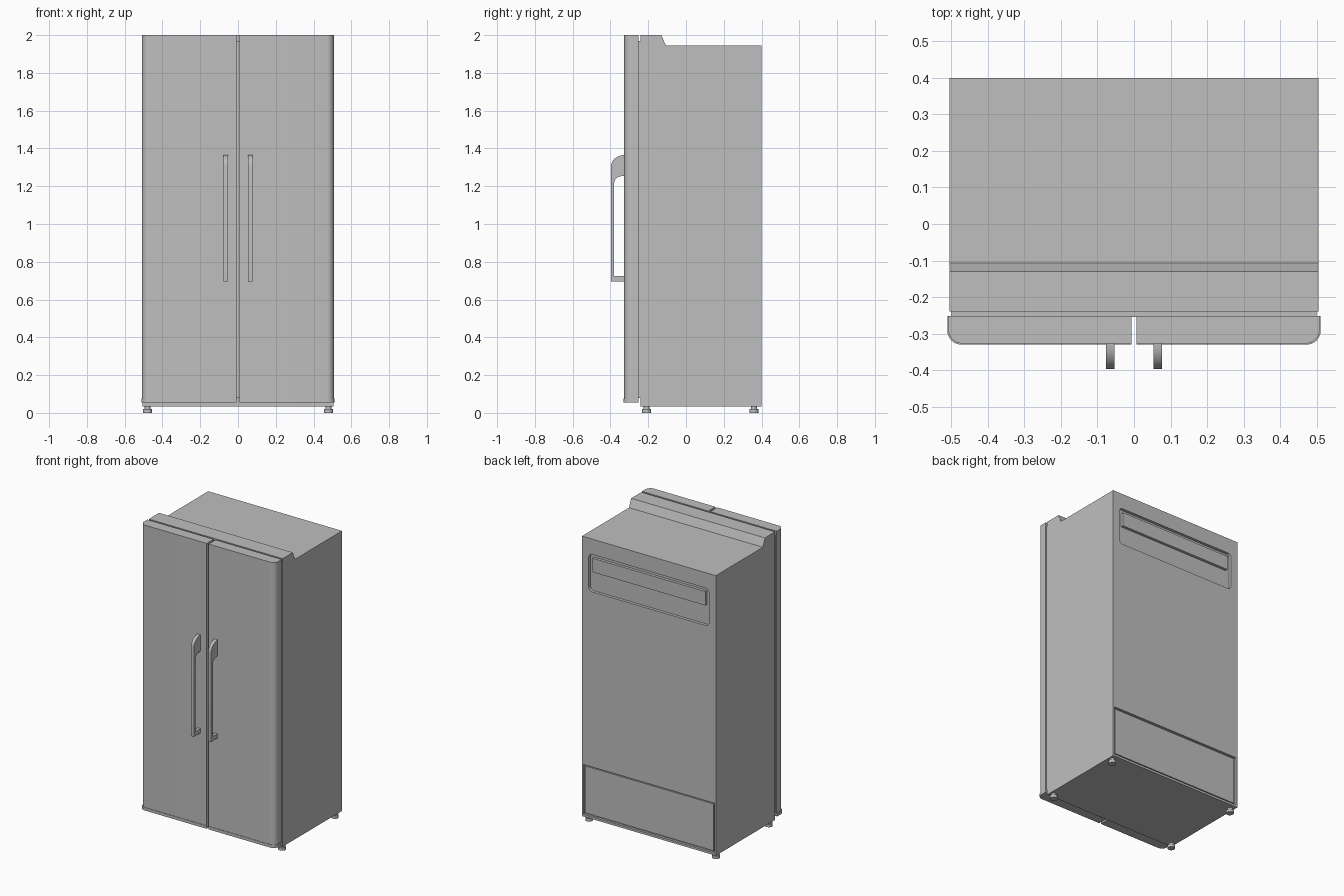
import bpy, bmesh, math
from mathutils import Vector

if "Cube" in bpy.data.objects:
    bpy.data.objects.remove(bpy.data.objects["Cube"], do_unlink=True)

GREY = (0.52, 0.52, 0.52, 1)
mat = bpy.data.materials.new("light grey")
mat.use_nodes = True
mat.diffuse_color = GREY
mat.node_tree.nodes["Principled BSDF"].inputs["Base Color"].default_value = GREY


def finish(name, bm, smooth=False):
    bmesh.ops.recalc_face_normals(bm, faces=bm.faces)
    mesh = bpy.data.meshes.new(name)
    bm.to_mesh(mesh)
    bm.free()
    ob = bpy.data.objects.new(name, mesh)
    bpy.context.collection.objects.link(ob)
    mesh.materials.append(mat)
    if smooth:
        bpy.ops.object.select_all(action="DESELECT")
        ob.select_set(True)
        bpy.context.view_layer.objects.active = ob
        bpy.ops.object.shade_smooth_by_angle(angle=math.radians(30))
    return ob


def prism(name, pts, axis, lo, hi, smooth=False):
    """Extrude a flat outline along an axis; the outline uses the other two axes in order."""
    def place(p, t):
        co = list(p)
        co.insert("xyz".index(axis), t)
        return Vector(co)
    bm = bmesh.new()
    face = bm.faces.new([bm.verts.new(place(p, lo)) for p in pts])
    ext = bmesh.ops.extrude_face_region(bm, geom=[face])
    verts = [v for v in ext["geom"] if isinstance(v, bmesh.types.BMVert)]
    bmesh.ops.translate(bm, verts=verts, vec=place((0, 0), hi - lo))
    return finish(name, bm, smooth)


def rect(x0, x1, z0, z1):
    return [(x0, z0), (x1, z0), (x1, z1), (x0, z1)]


def arc(cx, cy, rx, ry, a0, a1, n=8):
    steps = [math.radians(a0 + (a1 - a0) * i / n) for i in range(n + 1)]
    return [(cx + rx * math.cos(a), cy + ry * math.sin(a)) for a in steps]


def round_rect(x0, x1, z0, z1, r):
    corners = [(x1 - r, z1 - r), (x0 + r, z1 - r), (x0 + r, z0 + r), (x1 - r, z0 + r)]
    return [p for i, c in enumerate(corners) for p in arc(*c, r, r, 90 * i, 90 * i + 90)]


FRONT, BACK, DOOR_BACK, DOOR_FRONT = -0.24, 0.4, -0.252, -0.327

# Cabinet with a raised hinge cover along the front of the top
cabinet = prism("cabinet", [(FRONT, 0.035), (BACK, 0.035), (BACK, 1.945),
                            (-0.107, 1.945), (-0.13, 2), (FRONT, 2)], "x", -0.505, 0.505)

# Two recesses cut into the back
recesses = {"vent_cutter": (round_rect(-0.455, 0.455, 1.585, 1.84, 0.03), 0.02),
            "access_cutter": (rect(-0.495, 0.495, 0.05, 0.39), 0.015)}
for name, (outline, depth) in recesses.items():
    cutter = prism(name, outline, "y", BACK - depth, BACK + 0.1)
    cutter.hide_render = True
    mod = cabinet.modifiers.new(name, "BOOLEAN")
    mod.operation, mod.solver, mod.object = "DIFFERENCE", "EXACT", cutter
    bpy.context.view_layer.objects.active = cabinet
    bpy.ops.object.modifier_apply(modifier=name)
    bpy.data.objects.remove(cutter, do_unlink=True)

# Panels inside the back recesses
prism("vent_box", rect(-0.425, 0.425, 1.72, 1.815), "y", BACK - 0.025, BACK - 0.001)
prism("access_panel", rect(-0.485, 0.485, 0.06, 0.38), "y", BACK - 0.02, BACK - 0.006)

# Seal between doors and cabinet
prism("door_seal", rect(-0.5, 0.5, 0.078, 1.97), "y", DOOR_BACK - 0.002, FRONT + 0.002)


def door_outline(s, grow):
    outer, front, r = 0.508 + grow, DOOR_FRONT - grow, 0.038
    pts = [(0.007, DOOR_BACK), (0.007, front)]
    pts += arc(outer - r, front + r, r, r, -90, 0) + [(outer, DOOR_BACK)]
    return [(s * x, y) for x, y in pts]


# Handle side outline: square foot below, curved shoulder above
handle = [(DOOR_FRONT, 0.725), (DOOR_FRONT, 0.695), (-0.397, 0.695)]
handle += arc(DOOR_FRONT, 1.305, 0.07, 0.06, 180, 90)
handle += arc(DOOR_FRONT, 1.22, 0.053, 0.035, 90, 180) + [(-0.38, 0.725)]

# Doors, bottom trims, handles and feet on both sides
for side, s in (("left", 1), ("right", -1)):
    prism(side + "_door", door_outline(s, 0), "z", 0.07, 2, True)
    prism(side + "_door_trim", door_outline(s, 0.003), "z", 0.055, 0.075, True)
    prism(side + "_handle", handle, "x", s * 0.065 - 0.011, s * 0.065 + 0.011, True)
    for end, y in (("front", -0.209), ("back", 0.36)):
        for part, r, z0, z1 in (("foot", 0.024, 0, 0.02), ("foot_stem", 0.016, 0.018, 0.037)):
            prism(f"{end}_{side}_{part}", arc(s * 0.479, y, r, r, 0, 345, 23), "z", z0, z1, True)
